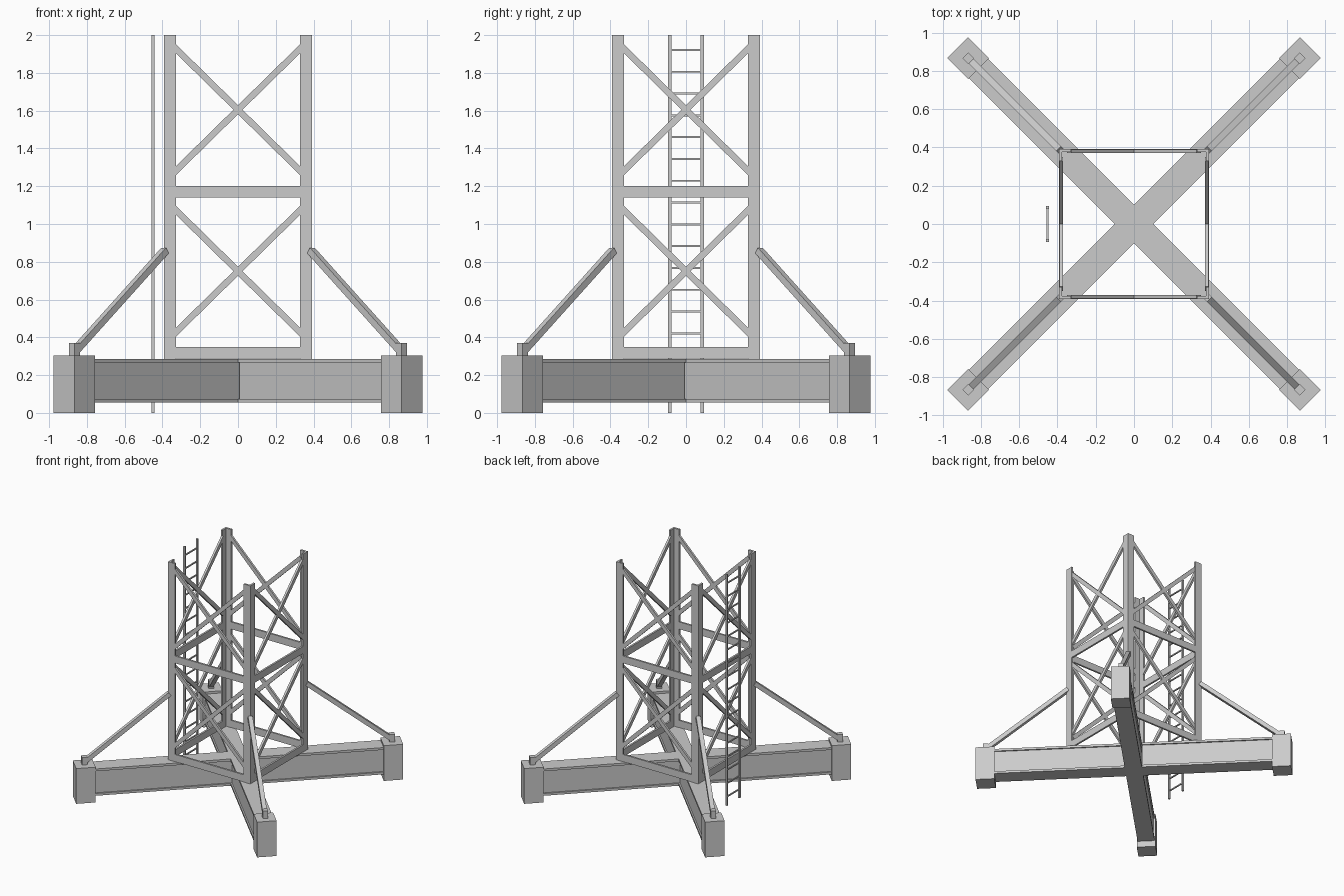
import bpy, bmesh, math
from mathutils import Vector, Matrix

if "Cube" in bpy.data.objects:
    bpy.data.objects.remove(bpy.data.objects["Cube"])


def add_mesh(name, bm):
    bmesh.ops.recalc_face_normals(bm, faces=bm.faces)
    me = bpy.data.meshes.new(name)
    bm.to_mesh(me)
    bm.free()
    ob = bpy.data.objects.new(name, me)
    bpy.context.collection.objects.link(ob)
    return ob


def bar(bm, p, q, w, h, side):
    """Box from p to q: w along 'side', h along the remaining axis."""
    p, q = Vector(p), Vector(q)
    d = q - p
    x = d.normalized()
    y = Vector(side).normalized()
    z = x.cross(y)
    m = Matrix((x * d.length, y * w, z * h)).transposed().to_4x4()
    m.translation = (p + q) / 2
    bmesh.ops.create_cube(bm, size=1, matrix=m)


def prism(bm, pts, z0, z1):
    f = bm.faces.new([bm.verts.new((x, y, z0)) for x, y in pts])
    r = bmesh.ops.extrude_face_region(bm, geom=[f])
    vs = [v for v in r["geom"] if isinstance(v, bmesh.types.BMVert)]
    bmesh.ops.translate(bm, verts=vs, vec=(0, 0, z1 - z0))


UP = Vector((0, 0, 1))
H = 0.393          # half width of tower
T = 0.016          # steel thickness
LEG = 0.064        # leg flange width
FOOT = 0.866       # foot centre
R = FOOT * math.sqrt(2)

# Cross base: box girders with slightly overhanging flanges
for name, ang, spans in (("base_beam_long", 45, ((-R, R),)),
                         ("base_beam_halves", 135, ((-R, -0.07), (0.07, R)))):
    bm = bmesh.new()
    d = Vector((math.cos(math.radians(ang)), math.sin(math.radians(ang)), 0))
    s = UP.cross(d)
    for a, b in spans:
        for zc, h, w in ((0.17, 0.192, 0.118), (0.276, 0.02, 0.141), (0.064, 0.02, 0.141)):
            bar(bm, d * a + UP * zc, d * b + UP * zc, w, h, s)
    add_mesh(name, bm)

# Feet, strut sockets, struts and angle legs at each corner
for i, (sx, sy) in enumerate(((1, 1), (-1, 1), (-1, -1), (1, -1)), 1):
    c = Vector((sx, sy, 0))
    s = Vector((-sy, sx, 0))
    bm = bmesh.new()
    bar(bm, c * FOOT, c * FOOT + UP * 0.305, 0.155, 0.155, s)
    add_mesh(f"foot_block_{i}", bm)
    bm = bmesh.new()
    bar(bm, c * FOOT + UP * 0.305, c * FOOT + UP * 0.37, 0.042, 0.042, s)
    add_mesh(f"strut_socket_{i}", bm)
    bm = bmesh.new()
    bar(bm, c * FOOT + UP * 0.325, c * 0.386 + UP * 0.86, 0.036, 0.036, s)
    add_mesh(f"diagonal_strut_{i}", bm)
    bm = bmesh.new()
    a, b, e = H, H - T, H - LEG
    prism(bm, [(sx * x, sy * y) for x, y in
               ((a, a), (e, a), (e, b), (b, b), (b, e), (a, e))], 0.286, 2.0)
    add_mesh(f"tower_leg_{i}", bm)

# Tower faces: horizontal rails and crossed braces
IN = H - LEG
for i, name in enumerate(("right", "back", "left", "front")):
    rot = Matrix.Rotation(math.pi / 2 * i, 4, "Z")
    xm = H - T / 2
    bm = bmesh.new()
    for z in (0.318, 1.17):
        bar(bm, (xm, -IN, z), (xm, IN, z), T, 0.062, (1, 0, 0))
    add_mesh(f"{name}_horizontals", bm).data.transform(rot)
    bm = bmesh.new()
    for zc in (0.75, 1.605):
        for k in (1, -1):
            bar(bm, (xm - 0.004, -IN - 0.01, zc - k * 0.333),
                (xm - 0.004, IN + 0.01, zc + k * 0.333), 0.018, 0.034, (1, 0, 0))
    add_mesh(f"{name}_cross_braces", bm).data.transform(rot)

# Ladder
bm = bmesh.new()
for y in (-0.086, 0.086):
    bar(bm, (-0.451, y, 0), (-0.451, y, 2), 0.016, 0.016, (1, 0, 0))
add_mesh("ladder_rails", bm)
bm = bmesh.new()
for i in range(17):
    z = 0.075 + i * 0.1154
    bar(bm, (-0.451, -0.08, z), (-0.451, 0.08, z), 0.01, 0.01, (1, 0, 0))
add_mesh("ladder_rungs", bm)
